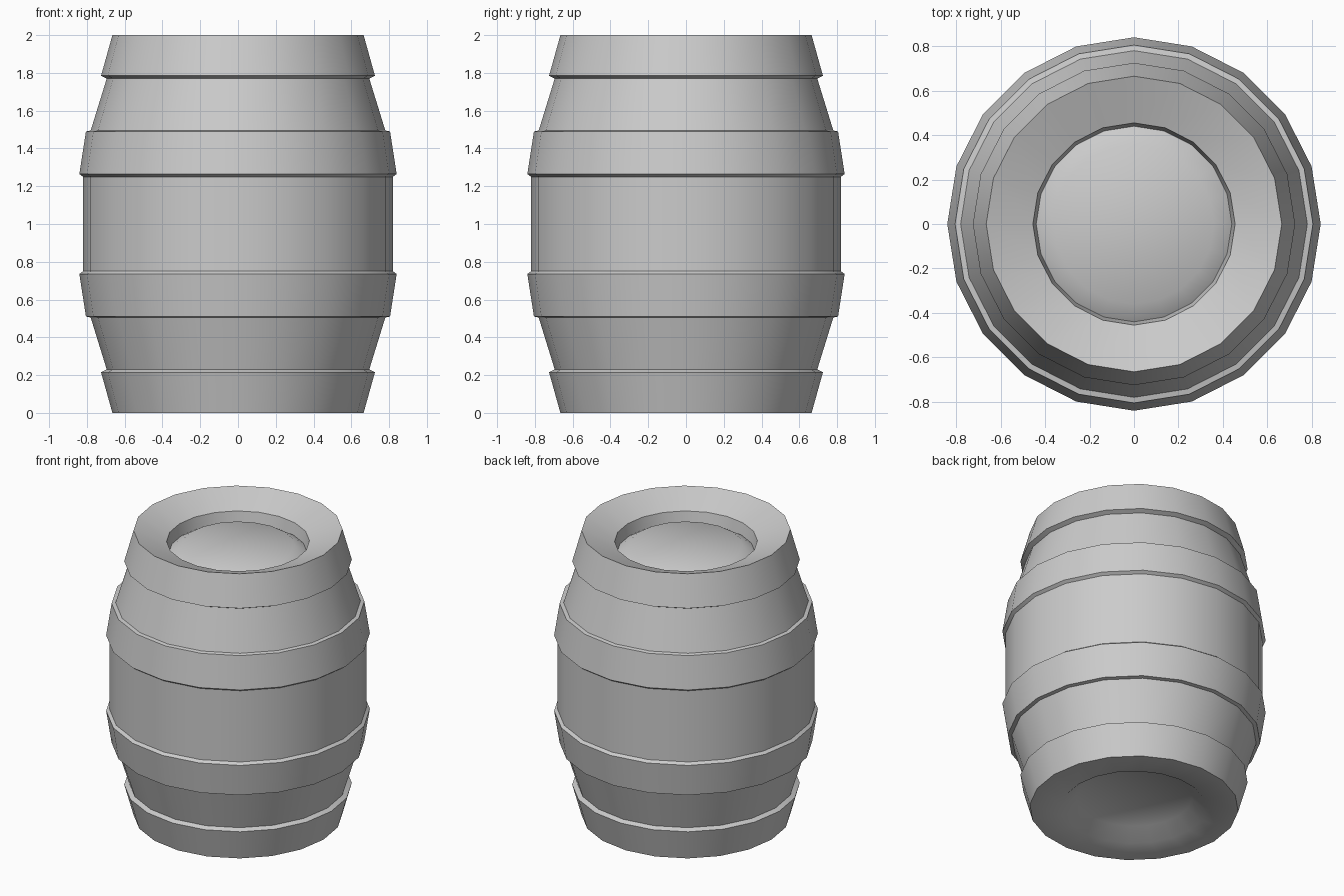
import bpy, bmesh, math

if "Cube" in bpy.data.objects:
    bpy.data.objects.remove(bpy.data.objects["Cube"])

SIDES = 20


def revolve(name, profile):
    """Turn an (r, z) profile around the z axis."""
    bm = bmesh.new()
    rings = []
    for r, z in profile:
        n = SIDES if r > 0 else 1
        rings.append([bm.verts.new((r * math.cos(math.tau * i / SIDES),
                                    r * math.sin(math.tau * i / SIDES), z))
                      for i in range(n)])
    for a, b in zip(rings, rings[1:]):
        for i in range(SIDES):
            j = (i + 1) % SIDES
            if len(a) == 1:
                bm.faces.new((a[0], b[j], b[i]))
            elif len(b) == 1:
                bm.faces.new((a[i], a[j], b[0]))
            else:
                bm.faces.new((a[i], a[j], b[j], b[i]))
    mesh = bpy.data.meshes.new(name)
    bm.to_mesh(mesh)
    bm.free()
    obj = bpy.data.objects.new(name, mesh)
    bpy.context.collection.objects.link(obj)
    bpy.ops.object.select_all(action='DESELECT')
    obj.select_set(True)
    bpy.context.view_layer.objects.active = obj
    bpy.ops.object.shade_smooth_by_angle(angle=math.radians(45))
    return obj


# Barrel side: end hoop, stave, middle hoop, waist; mirrored for the upper half
half = [(0.665, 0.0), (0.725, 0.215), (0.695, 0.23), (0.78, 0.505),
        (0.805, 0.51), (0.84, 0.735), (0.82, 0.75)]
revolve("barrel_side", half + [(r, 2 - z) for r, z in reversed(half)])

# Top: inward sloping rim, narrow groove and bevelled plug
revolve("top_lid", [(0.665, 2.0), (0.455, 1.92), (0.44, 1.84),
                    (0.36, 1.89), (0, 1.89)])

# Bottom: flat rim and shallow dish
revolve("bottom_dish", [(0, 0.08), (0.37, 0.08), (0.46, 0.005), (0.665, 0.0)])
